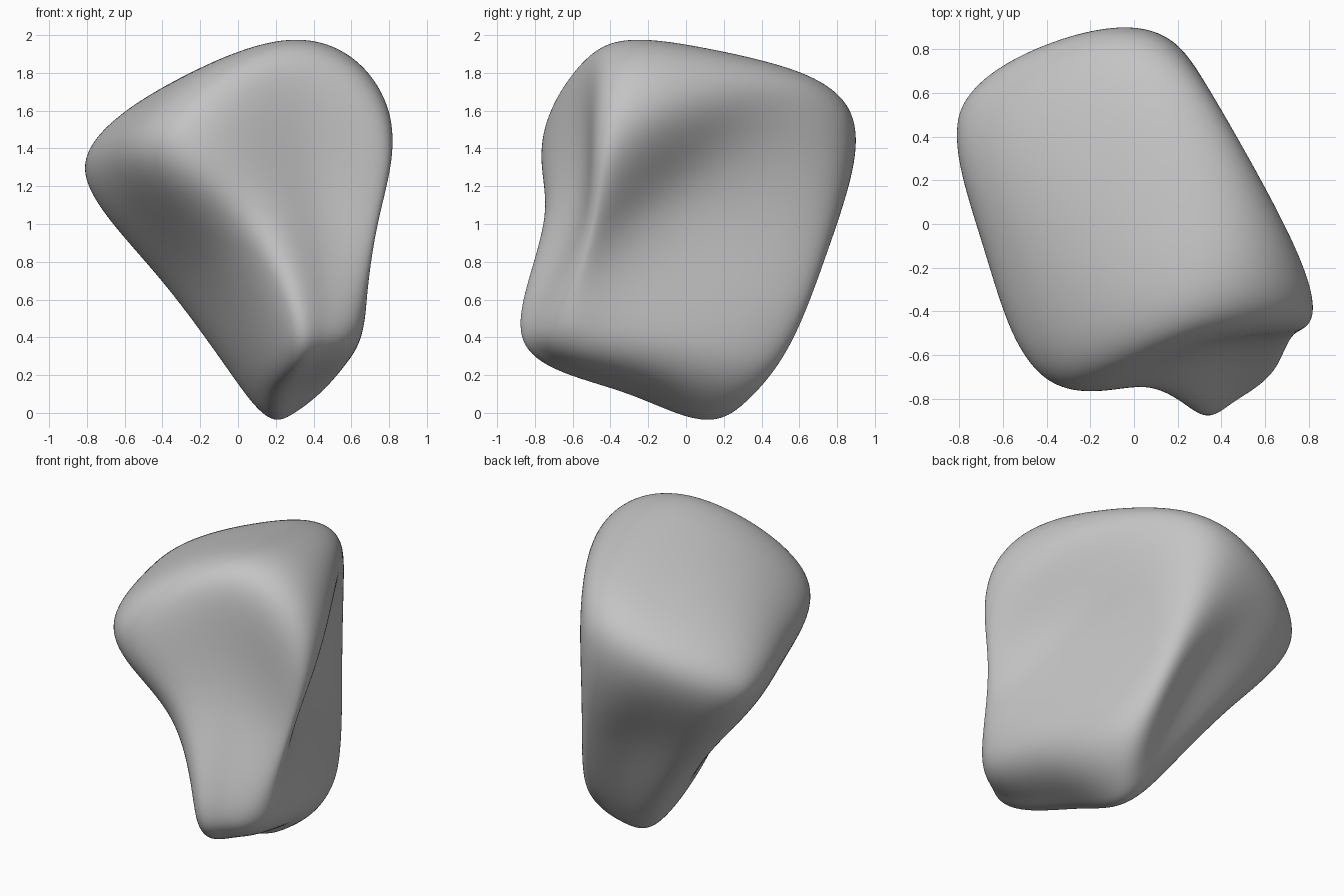
import bpy
import bmesh

default_cube = bpy.data.objects.get("Cube")
if default_cube:
    bpy.data.objects.remove(default_cube, do_unlink=True)

# Landmarks on the boulder: rows run front to back, points run left to right
BOTTOM = [
    [(.27, -.83, .42), (.45, -.81, .4), (.65, -.63, .46)],
    [(.12, -.3, .18), (.35, -.27, .13), (.62, -.15, .38)],
    [(.06, .19, .08), (.25, .3, .04), (.44, .4, .28)],
]
MIDDLE = [
    [(.02, -.73, 1.02), (.42, -.59, 1.1), (.74, -.48, 1)],
    [(-.24, -.16, .74), None, (.5, 0, 1.1)],
    [(-.4, .44, .71), (-.04, .63, .8), (.29, .69, .85)],
]
TOP = [
    [(-.36, -.73, 1.47), (.28, -.51, 1.85), (.8, -.37, 1.59)],
    [(-.68, -.11, 1.43), (.1, 0, 1.92), (.53, .29, 1.71)],
    [(-.79, .5, 1.28), (-.38, .8, 1.52), (.15, .83, 1.57)],
]
LAYERS = [BOTTOM, MIDDLE, TOP]


def build_cage(bm):
    """Join the landmarks into a box of four quads per side."""
    grid = {}
    for k, layer in enumerate(LAYERS):
        for j, row in enumerate(layer):
            for i, point in enumerate(row):
                if point:
                    grid[i, j, k] = bm.verts.new(point)
    for axis in range(3):
        for side in (0, 2):
            for a in (0, 1):
                for b in (0, 1):
                    corners = []
                    for p, q in ((a, b), (a + 1, b), (a + 1, b + 1), (a, b + 1)):
                        key = [p, q]
                        key.insert(axis, side)
                        corners.append(grid[tuple(key)])
                    bm.faces.new(corners)
    bmesh.ops.recalc_face_normals(bm, faces=bm.faces[:])


def limit_point(v):
    """Where a cage corner ends up on the smooth subdivided surface."""
    n = len(v.link_edges)
    near = [e.other_vert(v) for e in v.link_edges]
    total = v.co * n * n
    for w in near:
        total += w.co * 4
    for f in v.link_faces:
        for w in f.verts:
            if w != v and w not in near:
                total += w.co
    return total / (n * (n + 5))


# Boulder cage, pushed outward so the smooth surface meets the landmarks
bm = bmesh.new()
build_cage(bm)
targets = [v.co.copy() for v in bm.verts]
for step in range(12):
    shifts = [t - limit_point(v) for v, t in zip(bm.verts, targets)]
    for v, shift in zip(bm.verts, shifts):
        v.co += shift
for f in bm.faces:
    f.smooth = True
mesh = bpy.data.meshes.new("boulder")
bm.to_mesh(mesh)
bm.free()
boulder = bpy.data.objects.new("boulder", mesh)
bpy.context.collection.objects.link(boulder)

# Smooth rounding
rounding = boulder.modifiers.new("rounding", "SUBSURF")
rounding.levels = 5
rounding.render_levels = 5

# Plain stone colour
stone = bpy.data.materials.new("stone grey")
stone.use_nodes = True
colour = (.55, .55, .55, 1)
stone.diffuse_color = colour
for node in stone.node_tree.nodes:
    if node.type == "BSDF_PRINCIPLED":
        node.inputs["Base Color"].default_value = colour
        node.inputs["Roughness"].default_value = .8
mesh.materials.append(stone)
